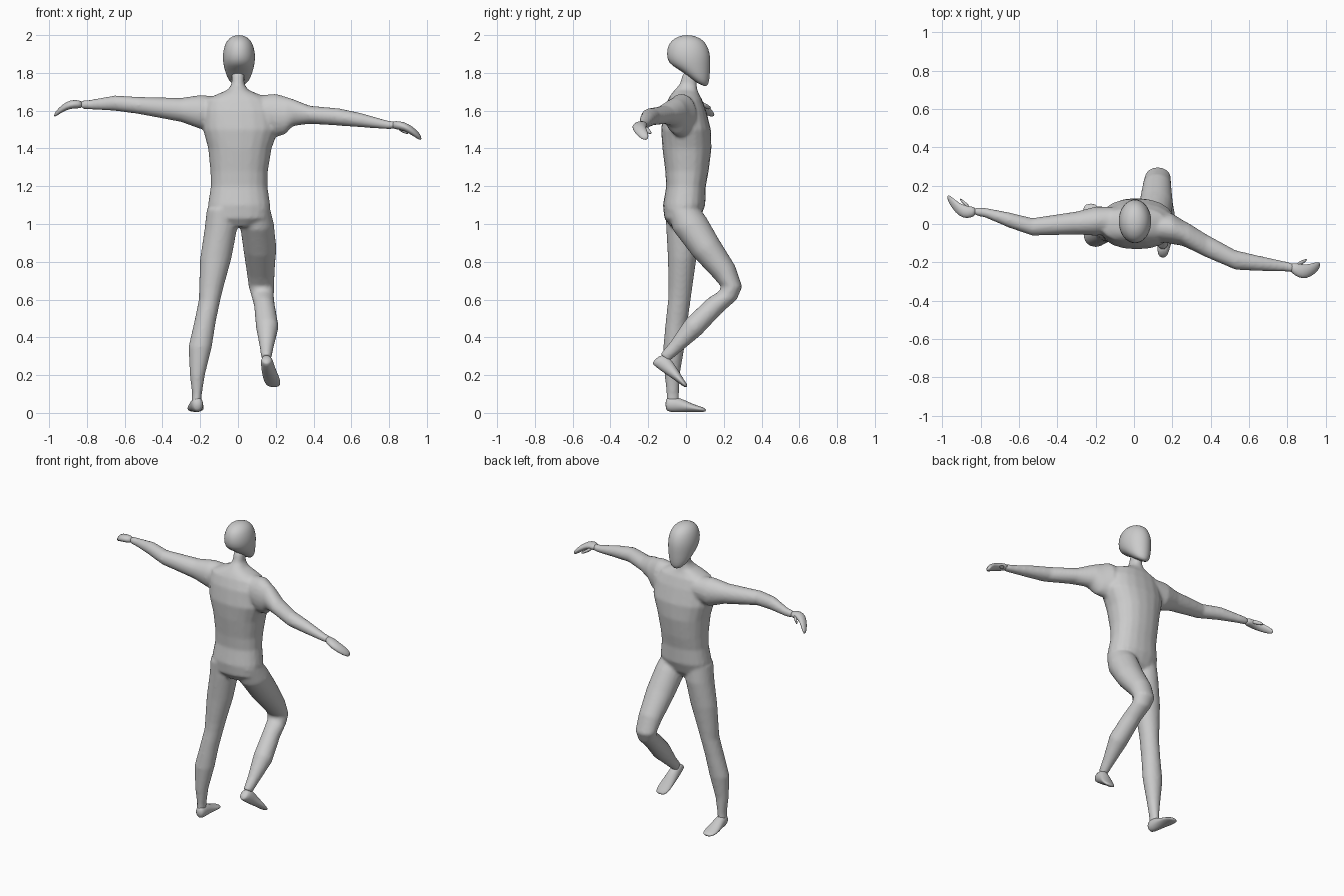
import bpy, bmesh, math
from mathutils import Vector

SIDES = 20


def loft(bm, rows, along_x=False, power=1.0):
    """Skin elliptical rings (x, y, z, half_a, half_b, tilt). Body rings span x and
    a tilted y; along_x rings span y and z."""
    rings = []
    for x, y, z, a, b, *tilt in rows:
        t = math.radians(tilt[0]) if tilt else 0
        u = Vector((0, 1, 0)) if along_x else Vector((1, 0, 0))
        v = Vector((0, 0, 1)) if along_x else Vector((0, math.cos(t), math.sin(t)))
        ring = []
        for i in range(SIDES):
            k = 2 * math.pi * i / SIDES
            c, s = math.cos(k), math.sin(k)
            c = math.copysign(abs(c) ** power, c)
            s = math.copysign(abs(s) ** power, s)
            ring.append(bm.verts.new(Vector((x, y, z)) + u * a * c + v * b * s))
        rings.append(ring)
    for p, q in zip(rings, rings[1:]):
        for i in range(SIDES):
            j = (i + 1) % SIDES
            bm.faces.new((p[i], p[j], q[j], q[i]))
    bm.faces.new(rings[0])
    bm.faces.new(rings[-1])


def finish(name, bm, blend=False):
    bmesh.ops.recalc_face_normals(bm, faces=bm.faces)
    for f in bm.faces:
        f.smooth = True
    me = bpy.data.meshes.new(name)
    bm.to_mesh(me)
    bm.free()
    ob = bpy.data.objects.new(name, me)
    bpy.context.collection.objects.link(ob)
    if blend:  # fuse overlapping limbs into one skin
        m = ob.modifiers.new("fuse", 'REMESH')
        m.mode = 'VOXEL'
        m.voxel_size = 0.01
        m.use_smooth_shade = True
        s = ob.modifiers.new("soften", 'SMOOTH')
        s.factor = 0.5
        s.iterations = 5
    else:
        s = ob.modifiers.new("round", 'SUBSURF')
        s.levels = s.render_levels = 1
    return ob


# Body: torso and neck
body = bmesh.new()
loft(body, [
    (0, .025, 1.80, .034, .04), (0, .012, 1.74, .034, .045), (0, 0, 1.71, .055, .06),
    (0, -.005, 1.685, .115, .075), (0, -.005, 1.66, .17, .09), (.01, -.005, 1.60, .195, .112),
    (.015, 0, 1.50, .20, .132), (.01, .005, 1.40, .168, .13), (.006, .005, 1.28, .152, .115),
    (.006, 0, 1.20, .15, .105), (.006, -.01, 1.10, .165, .112), (.006, -.02, 1.03, .16, .095),
    (.006, -.02, .985, .08, .06)], power=0.88)

# Arms
loft(body, [
    (-.10, .02, 1.60, .07, .075), (-.20, .015, 1.593, .076, .09), (-.30, .005, 1.604, .06, .064),
    (-.53, -.015, 1.628, .046, .045), (-.65, .02, 1.64, .04, .041),
    (-.78, .06, 1.632, .025, .026), (-.83, .066, 1.632, .022, .022)], along_x=True)
loft(body, [
    (.10, -.015, 1.60, .07, .08), (.20, -.025, 1.575, .08, .115), (.25, -.045, 1.575, .068, .10),
    (.29, -.065, 1.59, .066, .072), (.38, -.115, 1.578, .06, .048), (.53, -.188, 1.567, .051, .046),
    (.65, -.205, 1.55, .04, .038), (.79, -.222, 1.525, .027, .023),
    (.83, -.228, 1.523, .024, .021)], along_x=True)

# Standing leg
loft(body, [
    (-.085, -.02, 1.08, .08, .09), (-.09, -.015, .98, .086, .09), (-.117, -.02, .82, .083, .076),
    (-.142, -.03, .66, .064, .063), (-.15, -.035, .60, .057, .06), (-.175, -.05, .48, .057, .058),
    (-.20, -.064, .35, .062, .056), (-.215, -.073, .20, .04, .04), (-.217, -.07, .10, .026, .033),
    (-.22, -.07, .05, .026, .033)])

# Raised leg
loft(body, [
    (.09, -.015, 1.08, .08, .09, 0), (.10, .02, 1.0, .09, .095, 20), (.115, .105, .875, .088, .082, 35),
    (.12, .205, .745, .074, .065, 33), (.124, .242, .668, .068, .056, 0),
    (.13, .222, .622, .06, .052, -25), (.14, .155, .57, .055, .053, -47),
    (.155, .04, .455, .06, .058, -47), (.152, -.06, .345, .036, .037, -47),
    (.15, -.115, .29, .027, .03, -47)])
finish("body", body, blend=True)

# Head
head = bmesh.new()
loft(head, [
    (.005, .005, 2.0, .02, .025), (.005, .008, 1.984, .053, .07), (.005, .008, 1.955, .075, .102),
    (.005, .012, 1.90, .088, .118), (.005, .018, 1.85, .085, .112), (.005, .04, 1.80, .072, .09, -15),
    (.005, .058, 1.765, .056, .068, -25), (.005, .068, 1.742, .03, .038, -30)])
finish("head", head)

# Feet
feet = {
    "standing_foot": [
        (-.215, -.11, .045, .022, .028, 90), (-.215, -.085, .046, .032, .044, 90),
        (-.22, -.03, .042, .036, .038, 90), (-.225, .03, .027, .044, .022, 90),
        (-.225, .08, .019, .043, .014, 90), (-.225, .107, .014, .026, .008, 90)],
    "raised_foot": [
        (.15, -.165, .283, .022, .026, 45), (.152, -.135, .28, .032, .045, 45),
        (.16, -.085, .232, .037, .036, 45), (.175, -.045, .19, .044, .022, 45),
        (.185, -.013, .155, .043, .014, 45), (.19, .005, .138, .026, .008, 45)],
}
for name, rows in feet.items():
    bm = bmesh.new()
    loft(bm, rows)
    finish(name, bm)

# Hands: curled mitten plus thumb
hands = {
    "left_hand": (
        [(-.82, .066, 1.632, .022, .021), (-.87, .06, 1.636, .034, .023), (-.91, .072, 1.626, .034, .022),
         (-.95, .112, 1.597, .03, .018), (-.975, .142, 1.573, .014, .01)],
        [(-.855, .08, 1.635, .016, .014), (-.89, .113, 1.622, .011, .011), (-.908, .13, 1.612, .006, .006)]),
    "right_hand": (
        [(.81, -.224, 1.525, .024, .021), (.86, -.245, 1.522, .038, .023), (.90, -.25, 1.508, .036, .024),
         (.945, -.23, 1.477, .031, .024), (.972, -.212, 1.452, .014, .012)],
        [(.845, -.22, 1.512, .016, .014), (.88, -.198, 1.49, .011, .011), (.902, -.186, 1.48, .006, .006)]),
}
for name, parts in hands.items():
    bm = bmesh.new()
    for rows in parts:
        loft(bm, rows, along_x=True)
    finish(name, bm)
